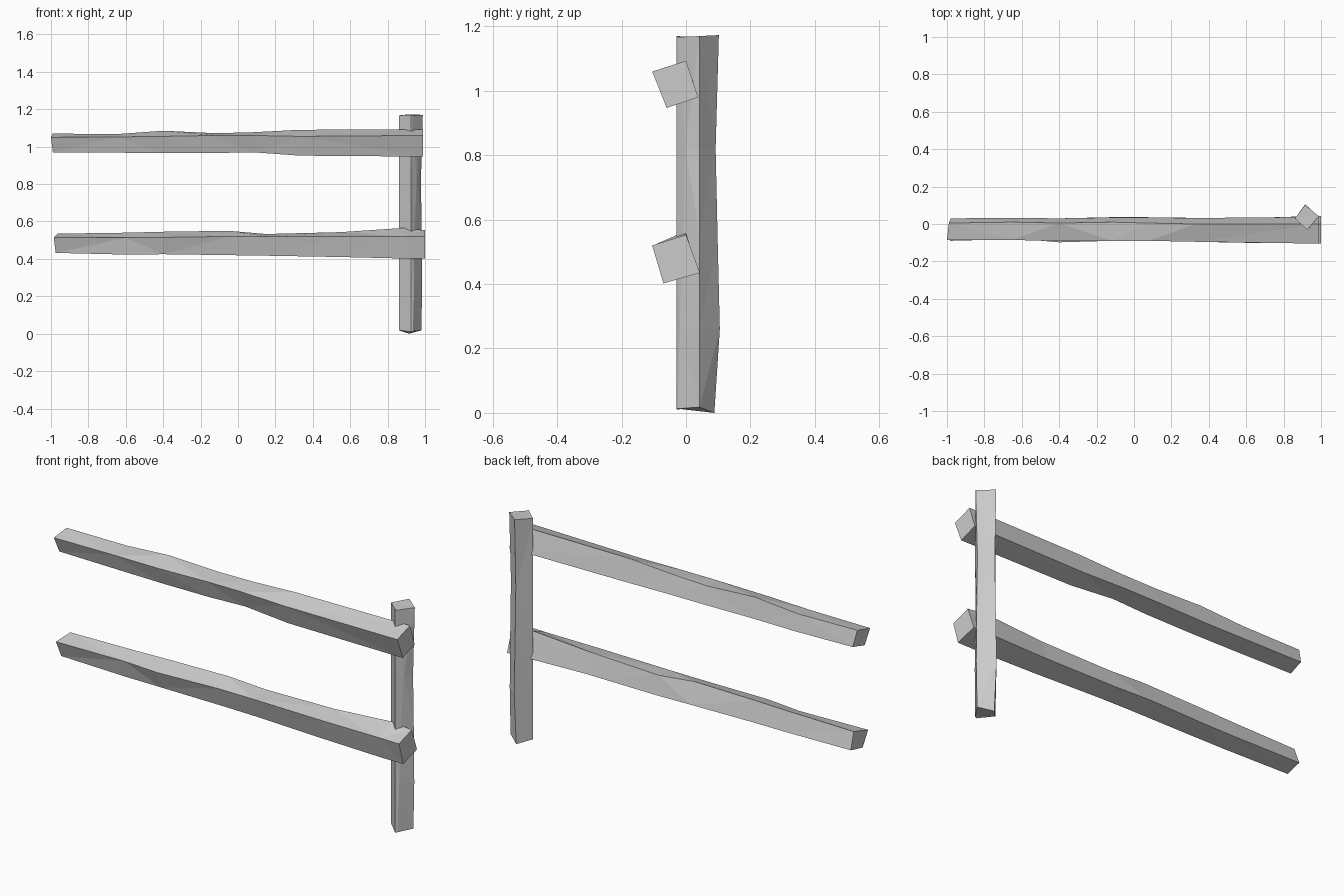
import bpy, bmesh


def loft(name, rings):
    """Skin a list of equal-sized rings of points and cap both ends."""
    bm = bmesh.new()
    loops = [[bm.verts.new(p) for p in ring] for ring in rings]
    n = len(loops[0])
    for a, b in zip(loops, loops[1:]):
        for i in range(n):
            j = (i + 1) % n
            bm.faces.new((a[i], a[j], b[j], b[i]))
    bm.faces.new(loops[0])
    bm.faces.new(loops[-1])
    bmesh.ops.recalc_face_normals(bm, faces=bm.faces)
    bmesh.ops.triangulate(bm, faces=bm.faces)
    mesh = bpy.data.meshes.new(name)
    bm.to_mesh(mesh)
    bm.free()
    obj = bpy.data.objects.new(name, mesh)
    bpy.context.collection.objects.link(obj)
    return obj


def rail(name, stations, end_slant):
    """Stations: x, then (y, z) of the front, top, back and bottom corners."""
    rings = []
    for k, (x, *corners) in enumerate(stations):
        slant = end_slant if k == 0 else (0, 0, 0, 0)
        rings.append([(x + s, y, z) for s, (y, z) in zip(slant, corners)])
    return loft(name, rings)


# Upper rail, rough-hewn and slightly thicker at the post
rail("upper_rail", [
    (-1.00, (-.085, 1.05), (.005, 1.07), (.03, .99), (-.055, .97)),
    (-0.65, (-.085, 1.052), (.010, 1.067), (.033, .985), (-.06, .968)),
    (-0.40, (-.092, 1.055), (.005, 1.085), (.03, .985), (-.06, .965)),
    (-0.12, (-.09, 1.06), (.010, 1.072), (.035, .985), (-.06, .966)),
    (0.08, (-.09, 1.06), (.005, 1.077), (.035, .985), (-.055, .97)),
    (0.33, (-.095, 1.055), (.000, 1.09), (.032, .98), (-.06, .952)),
    (0.99, (-.105, 1.06), (.000, 1.093), (.038, .98), (-.06, .947)),
], (0, .01, .02, .01))

# Lower rail
rail("lower_rail", [
    (-0.985, (-.09, .515), (.00, .535), (.03, .45), (-.06, .432)),
    (-0.60, (-.08, .513), (.00, .54), (.03, .445), (-.06, .423)),
    (-0.40, (-.098, .515), (.00, .545), (.03, .445), (-.065, .425)),
    (-0.05, (-.088, .52), (.00, .55), (.038, .445), (-.06, .42)),
    (0.15, (-.09, .52), (.01, .533), (.035, .44), (-.06, .417)),
    (0.55, (-.10, .52), (.00, .543), (.03, .44), (-.07, .41)),
    (0.88, (-.102, .52), (.00, .565), (.04, .437), (-.07, .402)),
    (1.00, (-.105, .52), (.00, .553), (.043, .435), (-.07, .402)),
], (0, .02, .015, .01))


# Post, set diagonally with one corner facing the rails
def post_ring(z, dz, back_y, right_x, chamfer):
    pts = [(.86, .03), (.925, -.03), chamfer, (right_x, .042), (.915, back_y)]
    return [(x, y, z + d) for (x, y), d in zip(pts, dz)]


level = (0, 0, 0, 0, 0)
loft("post", [
    post_ring(.01, (.008, 0, .003, .008, -.01), .088, .98, (.935, -.026)),
    post_ring(.26, level, .105, .985, (.942, -.02)),
    post_ring(.55, level, .098, .982, (.945, -.01)),
    post_ring(.82, level, .092, .978, (.955, -.002)),
    post_ring(1.17, (-.003, 0, -.003, 0, .003), .102, .988, (.932, -.026)),
])
